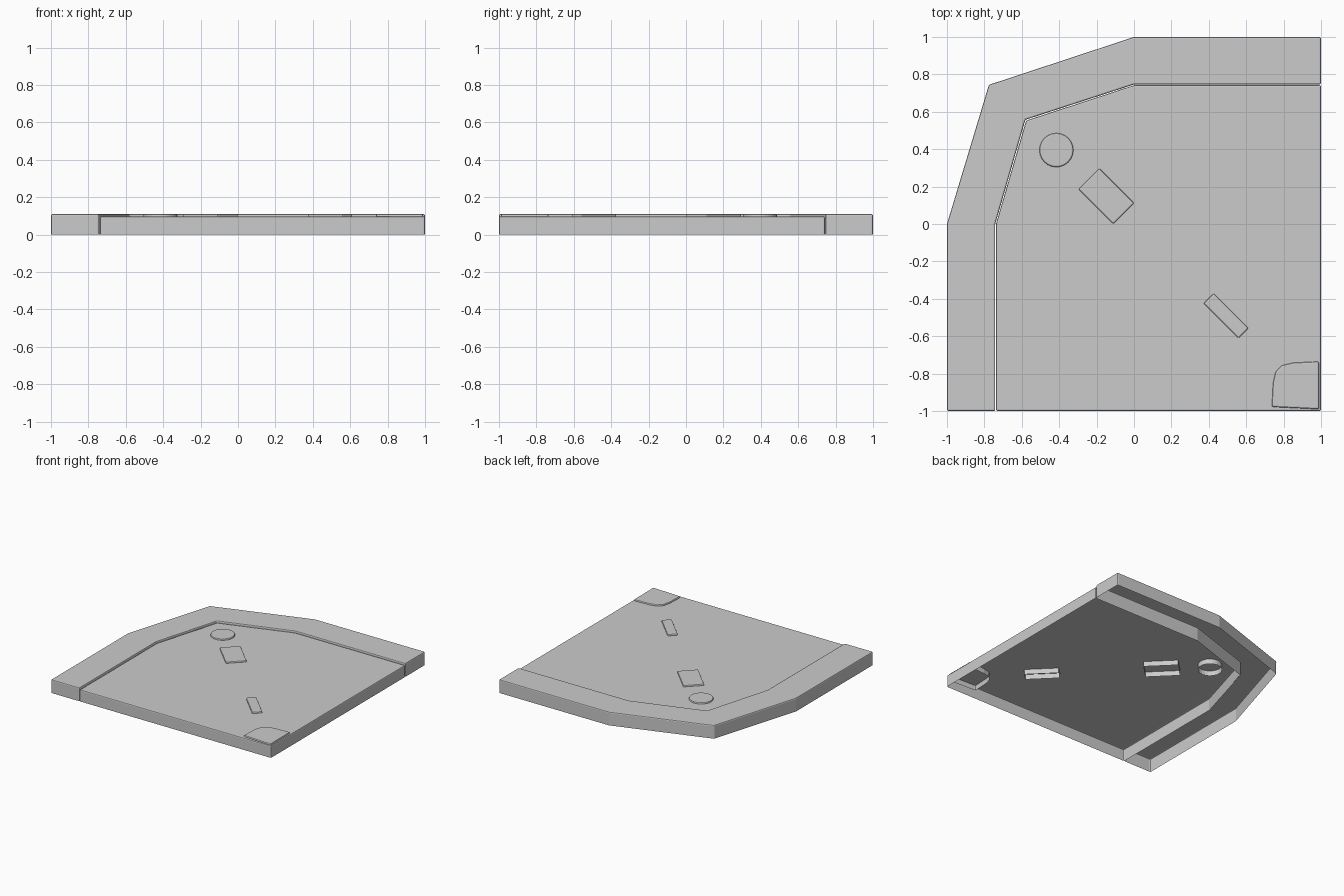
import bpy, bmesh, math
from mathutils import Vector

if "Cube" in bpy.data.objects:
    bpy.data.objects.remove(bpy.data.objects["Cube"])


def shell(name, pts, z0, z1, bevel=0.008):
    """Open-bottomed slab with softened edges, from a plan outline."""
    bm = bmesh.new()
    top = [bm.verts.new((x, y, z1)) for x, y in pts]
    low = [bm.verts.new((x, y, z0)) for x, y in pts]
    bm.faces.new(top)
    n = len(pts)
    for i in range(n):
        j = (i + 1) % n
        bm.faces.new((top[j], top[i], low[i], low[j]))
    bmesh.ops.recalc_face_normals(bm, faces=bm.faces)
    bm.faces.ensure_lookup_table()
    if bm.faces[0].normal.z < 0:
        bmesh.ops.reverse_faces(bm, faces=bm.faces)
    mesh = bpy.data.meshes.new(name)
    bm.to_mesh(mesh)
    bm.free()
    ob = bpy.data.objects.new(name, mesh)
    bpy.context.collection.objects.link(ob)
    mod = ob.modifiers.new("soft_edges", 'BEVEL')
    mod.width = bevel
    mod.segments = 2
    mod.limit_method = 'ANGLE'
    mod.angle_limit = math.radians(30)
    return ob


def rect(cx, cy, length, width, angle):
    """Corners of a turned rectangle."""
    u = Vector((math.cos(angle), math.sin(angle))) * length / 2
    v = Vector((-math.sin(angle), math.cos(angle))) * width / 2
    c = Vector((cx, cy))
    return [tuple(c + a * u + b * v) for a, b in ((1, 1), (-1, 1), (-1, -1), (1, -1))]


TOP, PAVING, LID_BASE = 0.11, 0.097, 0.055

# Raised kerb running round the outer corner
outer = [(-1, -1), (-1, 0), (-0.776, 0.744), (0, 1), (1, 1)]
inner = [(1, 0.746), (0, 0.746), (-0.581, 0.557), (-0.742, 0), (-0.742, -1)]
shell("kerb", outer + inner, 0, TOP)

# Lower paving slab inside the kerb
shell("paving", [(-0.738, -1), (-0.738, 0), (-0.577, 0.553), (0, 0.742),
                 (1, 0.742), (1, -1)], 0, PAVING)

# Round cover
shell("round_cover", [(-0.415 + 0.091 * math.cos(i * math.tau / 24),
                       0.395 + 0.091 * math.sin(i * math.tau / 24))
                      for i in range(24)], LID_BASE, TOP)

# Rectangular covers, laid along the diagonal
shell("wide_cover", rect(-0.148, 0.149, 0.264, 0.158, -math.pi / 4), LID_BASE, TOP)
shell("narrow_cover", rect(0.492, -0.491, 0.264, 0.077, -math.pi / 4), LID_BASE, TOP)

# Corner plate with one rounded corner
shell("corner_plate", [(0.737, -0.978), (0.743, -0.85), (0.757, -0.79), (0.79, -0.756),
                       (0.85, -0.742), (0.988, -0.735), (0.99, -0.99)], LID_BASE, TOP)
